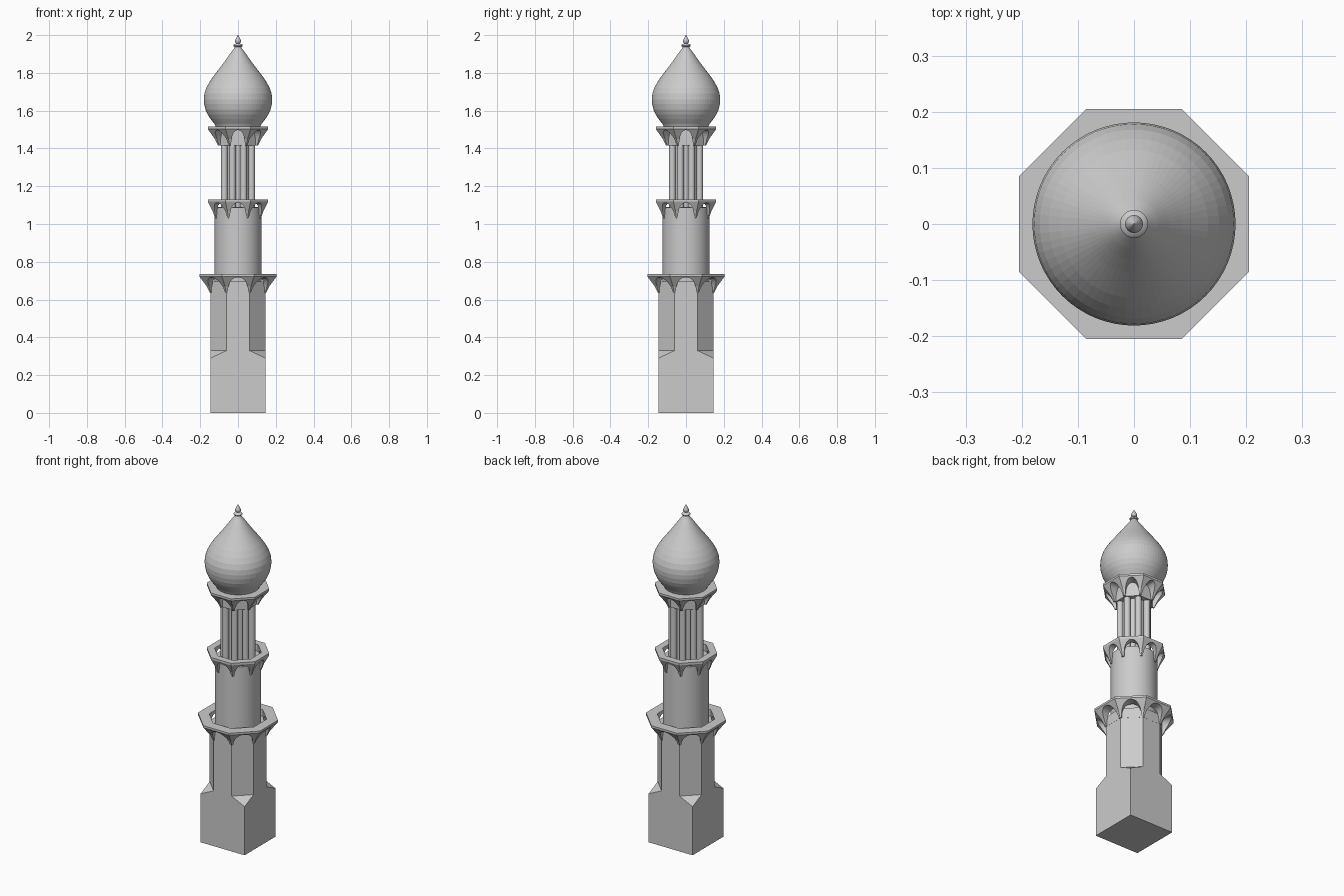
import bpy, bmesh, math
from mathutils import Matrix, Vector

if "Cube" in bpy.data.objects:
    bpy.data.objects.remove(bpy.data.objects["Cube"])

OCT = math.pi / 8
COS = math.cos(OCT)


def finish(name, bm, smooth=False):
    bmesh.ops.recalc_face_normals(bm, faces=bm.faces[:])
    mesh = bpy.data.meshes.new(name)
    bm.to_mesh(mesh)
    bm.free()
    ob = bpy.data.objects.new(name, mesh)
    bpy.context.collection.objects.link(ob)
    if smooth:
        bpy.ops.object.select_all(action='DESELECT')
        bpy.context.view_layer.objects.active = ob
        ob.select_set(True)
        bpy.ops.object.shade_smooth_by_angle(angle=math.radians(35))
    return ob


def lathe(name, profile, n, smooth=False, centre=(0, 0)):
    """Revolve (radius, z) points; 8 sides means radius is the apothem."""
    k, rot = (1 / COS, OCT) if n == 8 else (1, 0)
    bm = bmesh.new()
    rings = [[bm.verts.new((centre[0] + r * k * math.cos(rot + 2 * math.pi * i / n),
                            centre[1] + r * k * math.sin(rot + 2 * math.pi * i / n), z))
              for i in range(n)] for r, z in profile]
    for a, b in zip(rings, rings[1:]):
        for i in range(n):
            j = (i + 1) % n
            bm.faces.new((a[i], a[j], b[j], b[i]))
    bm.faces.new(rings[0])
    bm.faces.new(rings[-1])
    return finish(name, bm, smooth)


def arch_cutter(name, start, half, z0, spring, apex):
    """Eight pointed-arch prisms radiating outwards."""
    right = [(half * math.cos(t) ** 0.85, spring + (apex - spring) * math.sin(t))
             for t in [i * math.pi / 16 for i in range(8)]]
    outline = [(half, z0)] + right + [(0, apex)]
    outline += [(-u, z) for u, z in reversed(right)] + [(-half, z0)]
    bm = bmesh.new()
    for s in range(8):
        m = Matrix.Rotation(s * math.pi / 4, 3, 'Z')
        a = [bm.verts.new(m @ Vector((u, -start, z))) for u, z in outline]
        b = [bm.verts.new(m @ Vector((u, -0.3, z))) for u, z in outline]
        bm.faces.new(a)
        bm.faces.new(b)
        for i in range(len(a)):
            j = (i + 1) % len(a)
            bm.faces.new((a[i], a[j], b[j], b[i]))
    ob = finish(name, bm)
    ob.hide_render = True
    return ob


def balcony(name, bottom, top, start, half, z0, z1, inner=None, depth=0.04):
    """Flared octagonal gallery on arched brackets."""
    h = z1 - z0
    profile = [(bottom, z0), (bottom + (top - bottom) * 0.3, z0 + h * 0.35),
               (top, z1 - 0.012), (top, z1)]
    if inner:
        profile += [(inner, z1), (inner, z1 - depth)]
    ob = lathe(name, profile, 8)
    cutter = arch_cutter(name + "_cutter", start, half, z0 - 0.02,
                         z0 + h * 0.12, z1 - 0.018)
    mod = ob.modifiers.new("arches", 'BOOLEAN')
    mod.operation, mod.solver, mod.object = 'DIFFERENCE', 'EXACT', cutter
    bpy.context.view_layer.objects.active = ob
    bpy.ops.object.modifier_apply(modifier=mod.name)
    bpy.data.objects.remove(cutter)


# square plinth with its corners sloped into an octagon
W, E = 0.145, 0.06
bm = bmesh.new()
for sx in (-1, 1):
    for sy in (-1, 1):
        for x, y, z in ((W, W, 0), (W, W, 0.29), (W, E, 0.33), (E, W, 0.33)):
            bm.verts.new((sx * x, sy * y, z))
bmesh.ops.convex_hull(bm, input=bm.verts[:])
bmesh.ops.dissolve_limit(bm, angle_limit=0.01, verts=bm.verts[:], edges=bm.edges[:])
finish("plinth", bm)

# lower octagonal shaft and round middle shaft
lathe("lower_shaft", [(W, 0.33), (W, 0.69)], 8)
lathe("middle_shaft", [(0.125, 0.68), (0.125, 1.088)], 32, True)

# upper shaft: core with eight slender columns
lathe("upper_core", [(0.066, 1.08), (0.066, 1.43)], 32, True)
for i in range(8):
    a = OCT + i * math.pi / 4
    lathe("slender_column", [(0.018, 1.08), (0.018, 1.43)], 12, True,
          (0.078 * math.cos(a), 0.078 * math.sin(a)))

# three galleries
balcony("lower_balcony", 0.149, 0.205, 0.1455, 0.053, 0.635, 0.735, 0.147)
balcony("middle_balcony", 0.122, 0.16, 0.113, 0.042, 1.03, 1.13, 0.12)
balcony("upper_balcony", 0.106, 0.16, 0.096, 0.036, 1.415, 1.515)

# onion dome
lathe("onion_dome", [(0.112, 1.505), (0.125, 1.53), (0.146, 1.557), (0.161, 1.58),
                     (0.172, 1.605), (0.179, 1.635), (0.181, 1.66), (0.178, 1.69),
                     (0.168, 1.72), (0.152, 1.75), (0.132, 1.78), (0.109, 1.81),
                     (0.086, 1.84), (0.064, 1.87), (0.043, 1.90), (0.024, 1.925),
                     (0.013, 1.943)], 64)

# finial
lathe("finial", [(0.012, 1.935), (0.022, 1.94), (0.025, 1.946), (0.02, 1.952),
                 (0.009, 1.956), (0.015, 1.963), (0.016, 1.97), (0.011, 1.983),
                 (0.001, 2.0)], 24, True)
